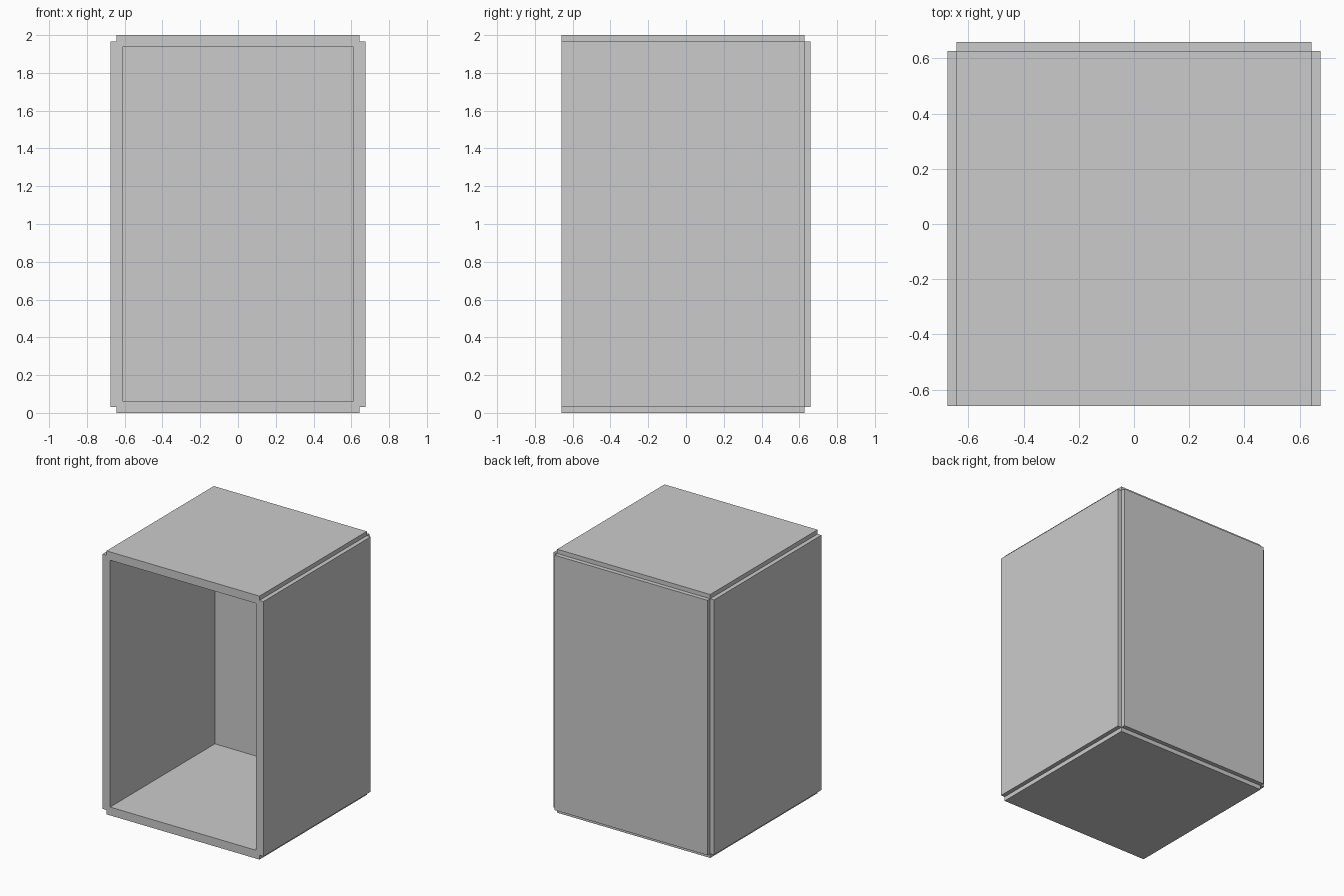
import bpy

if "Cube" in bpy.data.objects:
    bpy.data.objects.remove(bpy.data.objects["Cube"])

X, Y, H = 0.675, 0.66, 2.0   # outer half width, half depth, height
T = 0.063                    # panel thickness
N = 0.0325                   # step where neighbouring panels meet


def panel(name, lo, hi):
    """Box between two opposite corners."""
    bpy.ops.mesh.primitive_cube_add(size=1)
    ob = bpy.context.object
    ob.name = name
    for v in ob.data.vertices:
        v.co = [(a + b) / 2 + c * (b - a) for a, b, c in zip(lo, hi, v.co)]
    return ob


# Side panels, top, bottom and back; the front stays open
cabinet = panel("cabinet", (X - T, -Y, N), (X, Y - N, H - N))
panels = [
    panel("left_side", (-X, -Y, N), (-X + T, Y - N, H - N)),
    panel("bottom", (-X + N, -Y, 0), (X - N, Y - N, T)),
    panel("top", (-X + N, -Y, H - T), (X - N, Y - N, H)),
    panel("back", (-X + N, Y - T, N), (X - N, Y, H - N)),
]

# Fuse the panels into one shell with stepped edges
order = [panels[1], panels[0], panels[2], panels[3]]
for p in order:
    bpy.context.view_layer.objects.active = cabinet
    mod = cabinet.modifiers.new("fuse", "BOOLEAN")
    mod.operation = "UNION"
    mod.solver = "EXACT"
    mod.object = p
    bpy.ops.object.modifier_apply(modifier=mod.name)
    bpy.data.objects.remove(p, do_unlink=True)
